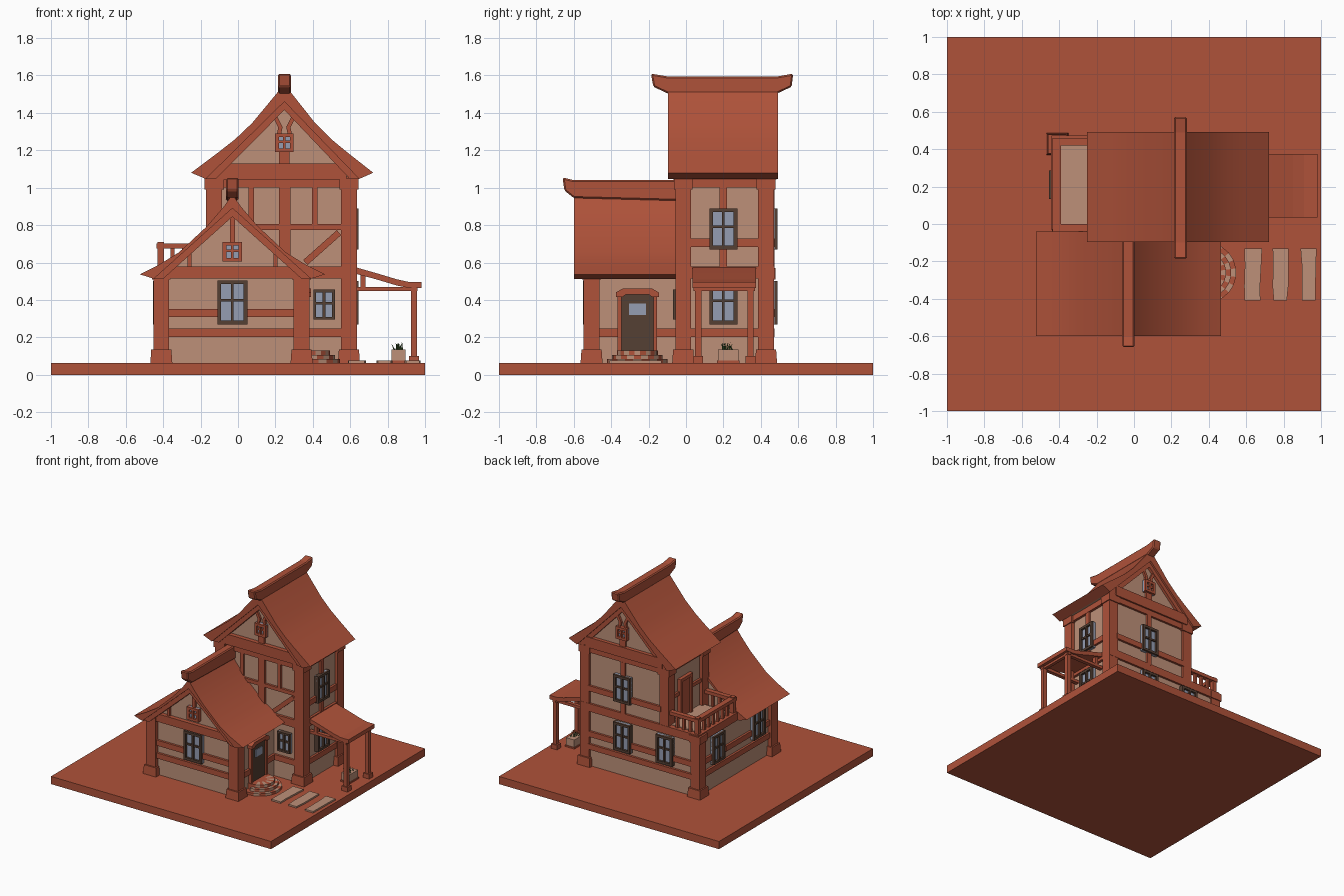
import bpy, bmesh, random
from math import radians, pi, cos, sin, atan2, hypot
from mathutils import Matrix, Vector

if "Cube" in bpy.data.objects:
    bpy.data.objects.remove(bpy.data.objects["Cube"])

random.seed(4)
T, I = Matrix.Translation, Matrix.Identity(4)

def mat(name, *c):
    m = bpy.data.materials.new(name)
    m.diffuse_color = (*c, 1)
    m.use_nodes = True
    m.node_tree.nodes["Principled BSDF"].inputs["Base Color"].default_value = m.diffuse_color
    return m

RED = mat("red_timber", .43, .085, .042)
WALL = mat("plaster", .51, .28, .19)
DARK = mat("dark_wood", .09, .05, .033)
GLASS = mat("glass", .30, .34, .45)
GREEN = mat("leaf", .06, .13, .03)

def obj(name, bm, *mats):
    bmesh.ops.recalc_face_normals(bm, faces=bm.faces[:])
    me = bpy.data.meshes.new(name)
    bm.to_mesh(me)
    bm.free()
    for m in mats:
        me.materials.append(m)
    o = bpy.data.objects.new(name, me)
    bpy.context.collection.objects.link(o)
    return o

def cube(bm, x0, x1, y0, y1, z0, z1, M=I, mi=0):
    c = T(((x0 + x1) / 2, (y0 + y1) / 2, (z0 + z1) / 2))
    r = bmesh.ops.create_cube(bm, size=1, matrix=M @ c @ Matrix.Diagonal((x1 - x0, y1 - y0, z1 - z0, 1)))
    for f in {f for v in r["verts"] for f in v.link_faces}:
        f.material_index = mi

def boxes(name, m, *dims, M=I):
    bm = bmesh.new()
    for d in dims:
        cube(bm, *d, M=M)
    return obj(name, bm, m)

def prism(name, pts, axis, a, b, m):
    """Extrude a 2D outline (with z) along x or y."""
    bm = bmesh.new()
    f = bm.faces.new([bm.verts.new((a, p, z) if axis == "x" else (p, a, z)) for p, z in pts])
    r = bmesh.ops.extrude_face_region(bm, geom=[f])
    d = Vector((b - a, 0, 0) if axis == "x" else (0, b - a, 0))
    bmesh.ops.translate(bm, verts=[v for v in r["geom"] if isinstance(v, bmesh.types.BMVert)], vec=d)
    return obj(name, bm, m)

def face(x, y, deg):
    """Wall frame: local x runs along the wall, local -y points outwards."""
    return T((x, y, 0)) @ Matrix.Rotation(radians(deg), 4, "Z")

def timbers(name, M, *segs, depth=.018):
    """Flat beams on a wall: (u0, z0, u1, z1, width)."""
    bm = bmesh.new()
    for u0, z0, u1, z1, w in segs:
        L = hypot(u1 - u0, z1 - z0)
        R = M @ T((u0, 0, z0)) @ Matrix.Rotation(-atan2(z1 - z0, u1 - u0), 4, "Y")
        cube(bm, 0, L, -depth, .01, -w / 2, w / 2, M=R)
    return obj(name, bm, RED)

def window(name, M, u, z0, z1, w, frame=DARK, t=.02):
    bm = bmesh.new()
    a, b, zc = u - w / 2, u + w / 2, z0 + (z1 - z0) * .55
    cube(bm, a, b, -.018, .01, z0, z1, M, 1)
    for x0, x1, y0, y1 in ((a, a + t, z0, z1), (b - t, b, z0, z1), (a + t, b - t, z0, z0 + t), (a + t, b - t, z1 - t, z1),
                           (u - .007, u + .007, z0 + t, z1 - t)):
        cube(bm, x0, x1, -.035, 0, y0, y1, M)
    cube(bm, a + t, b - t, -.03, 0, zc - .007, zc + .007, M)
    return obj(name, bm, frame, GLASS)

# base and walls
boxes("ground_slab", RED, (-1, 1, -1, 1, 0, .063))
boxes("wing_walls", WALL, (-.42, .35, -.515, 0, .06, .56))
boxes("tower_lower_walls", WALL, (-.42, .61, -.035, .455, .06, .56))
boxes("tower_upper_walls", WALL, (-.14, .61, -.035, .455, .55, 1.06))

# corner posts with tapered plinths and caps
for n, x, y in (("wing_left", -.41, -.505), ("wing_right", .34, -.505), ("tower_front", .593, -.015),
                ("tower_back", .593, .428), ("balcony", -.41, .428)):
    top = 1.05 if "tower" in n else .57
    h = .042
    boxes(n + "_post", RED, (x - h, x + h, y - h, y + h, .06, top), (x - .05, x + .05, y - .05, y + .05, top - .06, top))
    bm = bmesh.new()
    bmesh.ops.create_cone(bm, cap_ends=True, segments=4, radius1=.0835, radius2=.076, depth=.075,
                          matrix=T((x, y, .0975)) @ Matrix.Rotation(pi / 4, 4, "Z"))
    obj(n + "_plinth", bm, RED)
for n, y in (("front", -.015), ("back", .428)):
    boxes("tower_left_post_" + n, RED, (-.17, -.086, y - .042, y + .042, .56, 1.05),
          (-.178, -.076, y - .05, y + .05, .99, 1.05))

# horizontal bands round the tower and the wing
boxes("floor_band", RED, (-.44, .63, .43, .472, .515, .58), (.58, .63, -.03, .46, .515, .58), (.33, .63, -.055, 0, .515, .58),
      (-.445, -.40, -.03, .46, .515, .58))
boxes("eaves_band", RED, (-.16, .63, -.055, .472, 1.0, 1.06))
boxes("wing_eaves_band", RED, (-.43, .36, -.535, -.02, .515, .555))

# wall frames
WF, WR, WL = face(0, -.515, 0), face(.35, 0, 90), face(-.42, 0, -90)
TF, TR, TB, TL = face(0, -.035, 0), face(.61, 0, 90), face(0, .455, 180), face(-.14, 0, -90)

# timbering
timbers("wing_front_timbers", WF, (-.38, .225, .31, .225, .045), (-.38, .33, -.11, .33, .045), (.05, .33, .31, .33, .045))
timbers("wing_left_timbers", WL, (-.42, .225, .48, .225, .045), (-.42, .33, -.13, .33, .045),
        (-.10, .33, .23, .33, .045), (.40, .33, .48, .33, .045))
timbers("wing_right_timbers", WR, (-.48, .225, -.36, .225, .045), (-.16, .225, -.03, .225, .045))
timbers("tower_front_timbers", TF, (.35, .225, .56, .225, .045), (-.09, .79, .56, .79, .03), (.25, .5, .25, 1, .06),
        (.41, .8, .41, 1, .03), (.07, .8, .07, 1, .03), (.36, .60, .54, .76, .035), (.14, .60, -.04, .76, .035))
timbers("tower_right_timbers", TR, (.02, .225, .40, .225, .045), (.02, .705, .13, .705, .045), (.27, .705, .4, .705, .045),
        (.2, .88, .2, 1.0, .04), (.2, .57, .2, .68, .04))
timbers("tower_back_timbers", TB, (-.56, .225, .38, .225, .045), (-.56, .33, -.32, .33, .045), (-.17, .33, .07, .33, .045),
        (.21, .33, .38, .33, .045), (-.56, .705, -.32, .705, .045), (-.17, .705, .1, .705, .045),
        (-.245, .88, -.245, 1.0, .04), (-.245, .57, -.245, .68, .04))
timbers("tower_left_timbers", TL, (-.4, .79, -.3, .79, .03), (-.16, .79, 0, .79, .03))

# windows
window("wing_front_window", WF, -.03, .27, .505, .16)
window("wing_left_window", WL, .315, .27, .5, .15)
window("balcony_block_window", WL, -.21, .27, .5, .15)
window("tower_front_window", TF, .46, .295, .455, .115, t=.015)
window("tower_right_lower_window", TR, .2, .27, .5, .15)
window("tower_right_upper_window", TR, .2, .67, .89, .15)
window("tower_back_upper_window", TB, -.245, .67, .89, .15)
window("tower_back_lower_window_a", TB, -.245, .27, .5, .15)
window("tower_back_lower_window_b", TB, .14, .27, .5, .15)

# curved gable roofs with rafters, gable walls and tie beams
def roof(name, cx, kl, outer, inner, y0, y1, ends):
    side = lambda pts, k: [(cx + d * k, z) for d, z in pts]
    prof = side(outer[::-1], -kl) + side(outer[1:], 1) + side(inner, 1) + side(inner[:-1][::-1], -kl)
    o = prism(name + "_roof", prof, "y", y0, y1, RED)
    bpy.context.view_layer.objects.active = o
    o.select_set(True)
    bpy.ops.object.shade_smooth_by_angle(angle=radians(25))
    o.select_set(False)
    (d, zb), (_, zt) = inner
    prism(name + "_gable_wall", [(cx - d * kl, zb), (cx + d, zb), (cx, zt)], "y", ends[0], ends[1], WALL)
    for i, (a, b) in enumerate(((y0 + .015, ends[0] + .01), (ends[1] - .01, y1 - .015))):
        prism(f"{name}_rafters_{i}", [(cx - d * kl, zb), (cx, zt), (cx + d, zb), (cx + d - .05, zb), (cx, zt - .045),
                                      (cx - (d - .05) * kl, zb)], "y", a, b, RED)

roof("wing", -.03, 1, [(0, .965), (.045, .90), (.135, .795), (.285, .655), (.39, .59), (.495, .537)],
     [(.42, .513), (0, .89)], -.60, -.04, (-.515, -.05))
roof("tower", .248, 1.05, [(0, 1.555), (.05, 1.49), (.165, 1.345), (.25, 1.26), (.335, 1.19), (.475, 1.08)],
     [(.40, 1.047), (0, 1.46)], -.095, .492, (-.035, .455))
boxes("wing_tie_beam", RED, (-.44, .38, -.55, -.50, .515, .58))
boxes("tower_tie_beams", RED, (-.12, .58, -.07, -.02, 1.045, 1.13), (-.12, .58, .44, .485, 1.045, 1.13))
timbers("wing_gable_timbers", WF, (-.26, .58, -.26, .67, .022), (.2, .58, .2, .67, .022), (-.03, .7, -.03, .87, .028))
window("wing_gable_window", WF, -.03, .605, .71, .105, RED)
for n, M, u in (("front", TF, .248), ("back", TB, -.248)):
    timbers(f"tower_gable_{n}_timbers", M, (u, 1.12, u, 1.2, .055), (u - .03, 1.28, u - .02, 1.33, .022),
            (u - .02, 1.32, u - .055, 1.39, .022), (u + .03, 1.28, u + .02, 1.33, .022), (u + .02, 1.32, u + .055, 1.39, .022))
    window(f"tower_gable_{n}_window", M, u, 1.19, 1.29, .1, RED)

# upturned ridge caps
for o in (prism("wing_ridge", [(-.66, 1.055), (-.6, 1.04), (-.03, 1.04), (-.03, .93), (-.6, .945), (-.65, .985)],
                "x", -.063, .003, RED),
          prism("tower_ridge", [(-.187, 1.61), (-.1, 1.595), (.49, 1.595), (.573, 1.61), (.565, 1.54), (.49, 1.505),
                                (-.1, 1.505), (-.175, 1.54)], "x", .213, .283, RED)):
    b = o.modifiers.new("soft_edges", "BEVEL")
    b.width, b.segments = .008, 1

# front door with lintel
boxes("door", DARK, (-.345, -.175, -.02, .01, .1, .43), M=WR)
boxes("door_pane", GLASS, (-.305, -.215, -.025, 0, .32, .38), M=WR)
boxes("door_frame", RED, (-.365, -.345, -.03, .01, .1, .43), (-.175, -.155, -.03, .01, .1, .43), M=WR)
prism("door_lintel", [(-.375, .415), (-.375, .44), (-.34, .46), (-.18, .46), (-.145, .44), (-.145, .415), (-.18, .415),
                      (-.2, .43), (-.32, .43), (-.34, .415)], "x", .34, .39, RED)

# half-round steps of alternating tiles
bm, n = bmesh.new(), 11
for k, r in enumerate((.162, .135, .108)):
    for i in range(n):
        a0, a1 = (-pi / 2 + pi * (i + j) / n for j in (0, 1))
        pts = [(.385 + q * cos(a), -.26 + q * sin(a)) for q, a in ((r, a0), (r, a1), (.05, a1), (.05, a0))]
        f = bm.faces.new([bm.verts.new((x, y, .06 + .023 * k)) for x, y in pts])
        g = bmesh.ops.extrude_face_region(bm, geom=[f])["geom"]
        vs = [v for v in g if isinstance(v, bmesh.types.BMVert)]
        bmesh.ops.translate(bm, verts=vs, vec=(0, 0, .023))
        for q in {q for v in vs for q in v.link_faces}:
            q.material_index = (i + k) % 2
cube(bm, .34, .385, -.42, -.1, .06, .083)
cube(bm, .34, .385, -.37, -.15, .083, .129)
bmesh.ops.create_cone(bm, cap_ends=True, segments=20, radius1=.052, radius2=.052, depth=.069, matrix=T((.385, -.26, .0945)))
obj("door_steps", bm, RED, WALL)

# stepping stones with slightly crooked edges
for i, (a, b) in enumerate(((.588, .685), (.738, .828), (.888, .98))):
    bm = bmesh.new()
    ys = [-.41, -.33, -.22, -.13]
    loop = [(a + random.uniform(0, .012), y) for y in ys] + [(b - random.uniform(0, .012), y) for y in ys[::-1]]
    f = bm.faces.new([bm.verts.new((x, y, .06)) for x, y in loop])
    g = bmesh.ops.extrude_face_region(bm, geom=[f])["geom"]
    bmesh.ops.translate(bm, verts=[v for v in g if isinstance(v, bmesh.types.BMVert)], vec=(0, 0, .016))
    obj(f"stepping_stone_{i}", bm, WALL)

# side porch
prism("porch_roof", [(.61, .58), (.74, .543), (.85, .51), (.91, .497), (.98, .497), (.98, .465), (.91, .465), (.85, .477),
                     (.74, .51), (.61, .545)], "y", .035, .375, RED)
for n, y in (("front", .065), ("back", .345)):
    boxes(f"porch_{n}_frame", RED, (.925, .957, y - .017, y + .017, .06, .47), (.913, .969, y - .026, y + .026, .06, .1),
          (.61, .96, y - .015, y + .015, .447, .47), (.655, .683, y - .015, y + .015, .46, .55))
boxes("porch_cross_beam", RED, (.928, .954, .04, .37, .447, .475))

# planter with leaves
boxes("planter", WALL, (.82, .895, .17, .28, .07, .135))
boxes("planter_trim", RED, (.815, .9, .165, .285, .06, .075))
bm = bmesh.new()
for i in range(12):
    R = Matrix.Rotation(random.uniform(-.6, .6), 4, "X") @ Matrix.Rotation(random.uniform(-.5, .5), 4, "Y")
    p = T((random.uniform(.835, .88), random.uniform(.19, .26), .13))
    bmesh.ops.create_cone(bm, segments=4, radius1=.005, radius2=0, depth=.05, matrix=p @ R @ T((0, 0, .022)))
obj("plants", bm, GREEN)

# balcony floor, railing and door
boxes("balcony_floor", WALL, (-.40, -.14, 0, .43, .555, .585))
boxes("balcony_rail", RED, (-.435, -.39, -.04, .46, .675, .703), (-.435, -.15, .42, .46, .675, .703),
      (-.435, -.15, -.04, 0, .675, .703), (-.43, -.395, .42, .455, .57, .71), (-.43, -.395, -.035, 0, .57, .71))
boxes("balcony_balusters", RED, *[(-.422, -.402, .045 + i * .06, .065 + i * .06, .575, .68) for i in range(6)],
      *[(-.36 + i * .06, -.34 + i * .06, y, y + .02, .575, .68) for i in range(3) for y in (.43, -.03)])
boxes("balcony_door", RED, (-.29, -.17, -.015, .01, .58, .88), (-.31, -.285, -.03, .01, .58, .9),
      (-.175, -.15, -.03, .01, .58, .9), (-.31, -.15, -.03, .01, .88, .905), M=TL)
